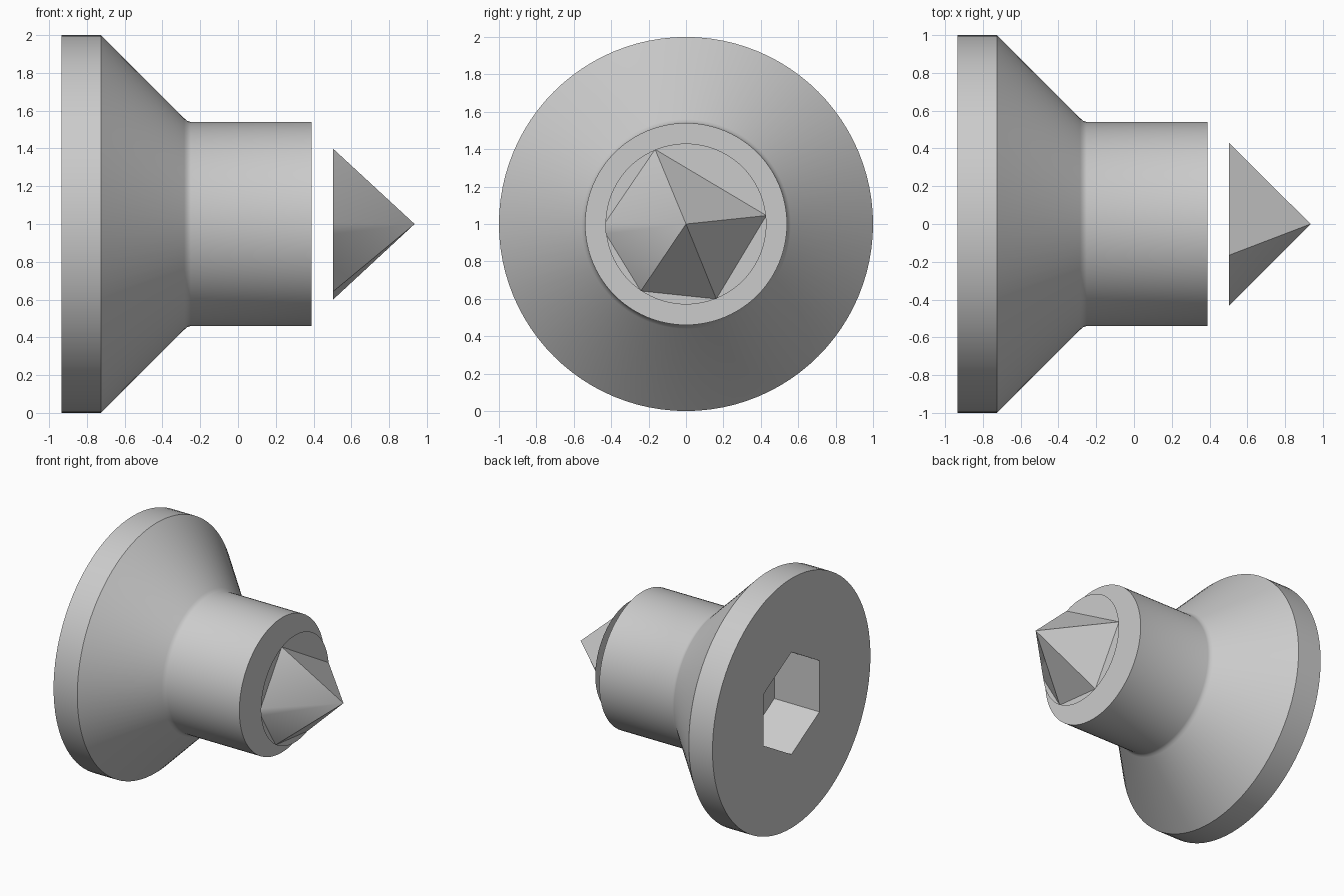
import bpy
import bmesh
from math import cos, sin, pi, radians

SEGMENTS = 96
AXIS_Z = 1.0

cube = bpy.data.objects.get("Cube")
if cube:
    bpy.data.objects.remove(cube, do_unlink=True)

# Single plain grey metal
metal = bpy.data.materials.new("grey metal")
metal.use_nodes = True
grey = (0.6, 0.6, 0.6, 1)
metal.diffuse_color = grey
metal.node_tree.nodes["Principled BSDF"].inputs["Base Color"].default_value = grey


def ring(bm, x, radius, angles):
    """Vertices around the x axis, counter-clockwise seen from +x."""
    return [bm.verts.new((x, radius * cos(a), AXIS_Z + radius * sin(a))) for a in angles]


def circle(count, start=0.0):
    return [start + 2 * pi * i / count for i in range(count)]


def skin(bm, a, b):
    """Quads between two rings of equal size."""
    n = len(a)
    for i in range(n):
        j = (i + 1) % n
        bm.faces.new((a[i], a[j], b[j], b[i]))


def finish(bm, name, smooth=True):
    mesh = bpy.data.meshes.new(name)
    bm.to_mesh(mesh)
    bm.free()
    obj = bpy.data.objects.new(name, mesh)
    bpy.context.collection.objects.link(obj)
    mesh.materials.append(metal)
    if smooth:
        bpy.ops.object.select_all(action='DESELECT')
        obj.select_set(True)
        bpy.context.view_layer.objects.active = obj
        bpy.ops.object.shade_smooth_by_angle(angle=radians(30))
    return obj


# Screw body: rim, countersunk cone, small fillet and shank
profile = [(-0.935, 1.0), (-0.725, 1.0), (-0.285, 0.56),
           (-0.27, 0.547), (-0.25, 0.54), (0.39, 0.54)]
bm = bmesh.new()
rings = [ring(bm, x, r, circle(SEGMENTS)) for x, r in profile]
for a, b in zip(rings, rings[1:]):
    skin(bm, a, b)
bm.faces.new(rings[-1])

# Hexagonal socket sunk into the head
mouth = ring(bm, -0.935, 0.41, circle(6, pi / 2))
floor = ring(bm, -0.535, 0.41, circle(6, pi / 2))
skin(bm, mouth, floor)
bm.faces.new(floor)

# Flat head face around the socket
bm.edges.ensure_lookup_table()
border = [e for e in bm.edges if e.is_boundary]
bmesh.ops.triangle_fill(bm, use_beauty=True, edges=border)
bmesh.ops.recalc_face_normals(bm, faces=bm.faces[:])
finish(bm, "screw_body")

# Thin end disc floating ahead of the shank
bm = bmesh.new()
bm.faces.new(ring(bm, 0.503, 0.43, circle(SEGMENTS)))
finish(bm, "end_disc", smooth=False)

# Irregular faceted point
bm = bmesh.new()
base = ring(bm, 0.503, 0.432, [radians(a) for a in (6, 112.5, 179, 187, 236, 292)])
apex = bm.verts.new((0.935, 0, AXIS_Z))
for i, v in enumerate(base):
    bm.faces.new((v, base[(i + 1) % len(base)], apex))
finish(bm, "faceted_point")
